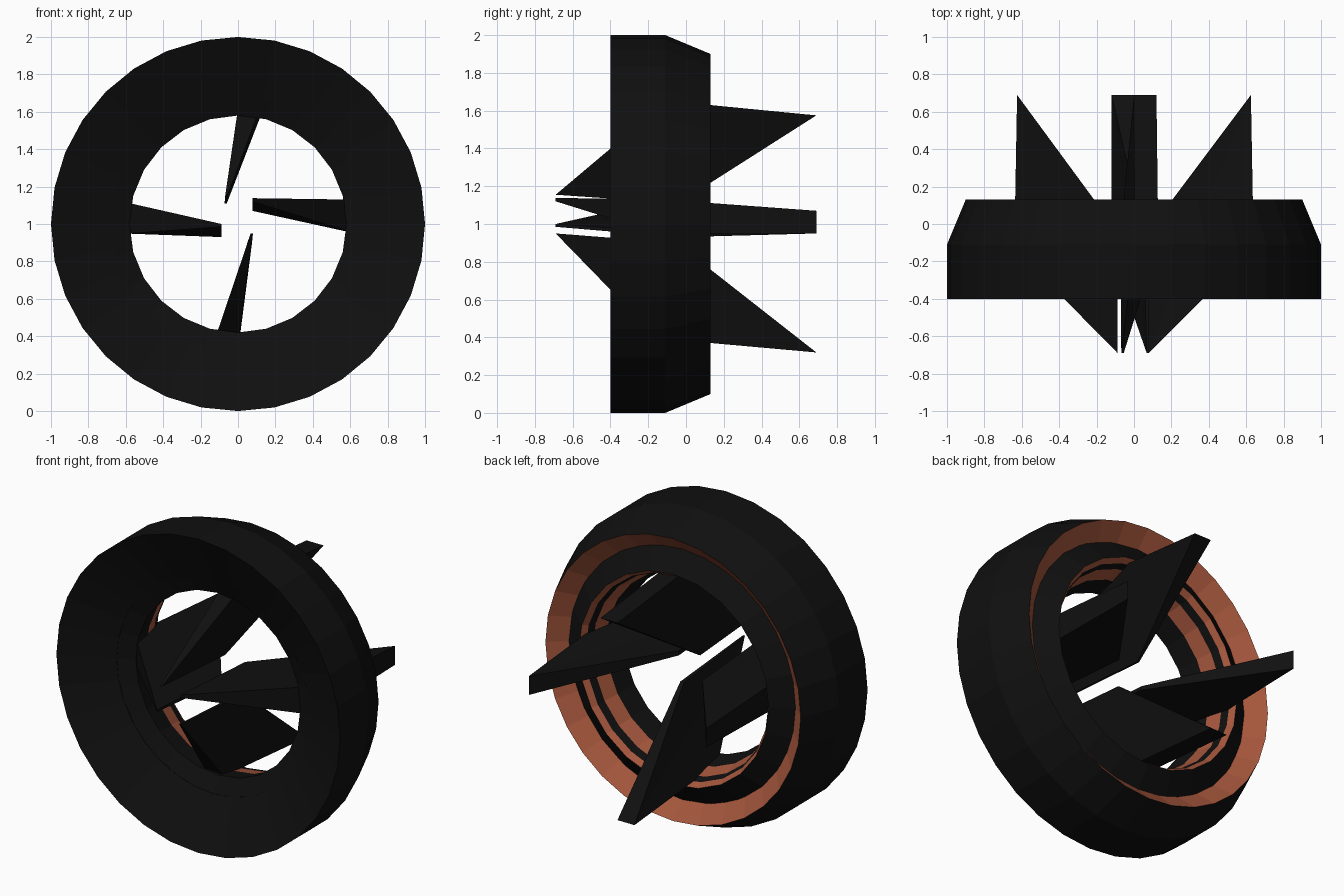
import bpy, bmesh, math

if "Cube" in bpy.data.objects:
    bpy.data.objects.remove(bpy.data.objects["Cube"])

def mat(name, c):
    m = bpy.data.materials.new(name)
    m.diffuse_color = (*c, 1)
    m.use_nodes = True
    m.node_tree.nodes["Principled BSDF"].inputs["Base Color"].default_value = m.diffuse_color
    return m

BLACK = mat("matte black", (0.005, 0.005, 0.005))
BROWN = mat("copper brown", (0.38, 0.095, 0.046))

def finish(name, bm):
    bmesh.ops.recalc_face_normals(bm, faces=bm.faces[:])
    me = bpy.data.meshes.new(name)
    bm.to_mesh(me)
    bm.free()
    me.materials.append(BLACK)
    me.materials.append(BROWN)
    ob = bpy.data.objects.new(name, me)
    bpy.context.collection.objects.link(ob)
    return ob

def lathe(name, profile, sides, brown):
    """Closed (radius, y) profile spun about the y axis through z = 1."""
    bm = bmesh.new()
    rings = []
    for i in range(sides):
        t = 2 * math.pi * i / sides
        rings.append([bm.verts.new((r * math.sin(t), y, 1 + r * math.cos(t))) for r, y in profile])
    n = len(profile)
    for i in range(sides):
        a, b = rings[i], rings[(i + 1) % sides]
        for j in range(n):
            k = (j + 1) % n
            f = bm.faces.new((a[j], a[k], b[k], b[j]))
            f.material_index = 1 if j in brown else 0
    return finish(name, bm)

# outer drum with chamfered back and brown inner lip
lathe("outer_drum", [(1, -0.4), (1, -0.11), (0.9, 0.13), (0.79, 0.03), (0.70, -0.05), (0.68, -0.25)],
      32, {2, 3})

# inner collar with the central hole
lathe("inner_collar", [(0.58, -0.2), (0.72, -0.265), (0.81, 0.03), (0.67, 0.125),
                       (0.645, 0.09), (0.63, 0.04), (0.605, -0.06)], 24, {3, 5})

def blade(name, upright, pts):
    """Four corners: (y, radial position, low side, high side)."""
    bm = bmesh.new()
    def v(y, r, s):
        return bm.verts.new((s, y, r) if upright else (r, y, s))
    lo = [v(y, r, a) for y, r, a, b in pts]
    hi = [v(y, r, b) for y, r, a, b in pts]
    # each side is split along the front tip to back tip diagonal
    for s in (lo, hi):
        bm.faces.new((s[0], s[1], s[2]))
        bm.faces.new((s[0], s[2], s[3]))
    for i in range(4):
        j = (i + 1) % 4
        bm.faces.new((lo[i], lo[j], hi[j], hi[i]))
    return finish(name, bm)

# swept blades: front tip, outer corner, back tip, inner corner
blade("top_blade", True, [(-0.69, 1.155, -0.068, -0.055), (-0.1, 1.652, 0.005, 0.13),
                          (0.69, 1.575, 0.0, 0.12), (-0.04, 1.11, -0.072, -0.06)])
blade("bottom_blade", True, [(-0.69, 0.95, 0.068, 0.08), (-0.15, 0.395, -0.12, 0.005),
                             (0.69, 0.32, -0.12, 0.0), (-0.05, 0.90, 0.05, 0.075)])
blade("left_blade", False, [(-0.69, -0.088, 0.985, 1.0), (-0.13, -0.64, 0.945, 1.125),
                            (0.69, -0.625, 0.95, 1.07), (-0.04, -0.088, 0.93, 0.955)])
blade("right_blade", False, [(-0.69, 0.078, 1.12, 1.138), (-0.13, 0.64, 0.945, 1.13),
                             (0.69, 0.625, 0.95, 1.07), (-0.04, 0.078, 1.07, 1.1)])
